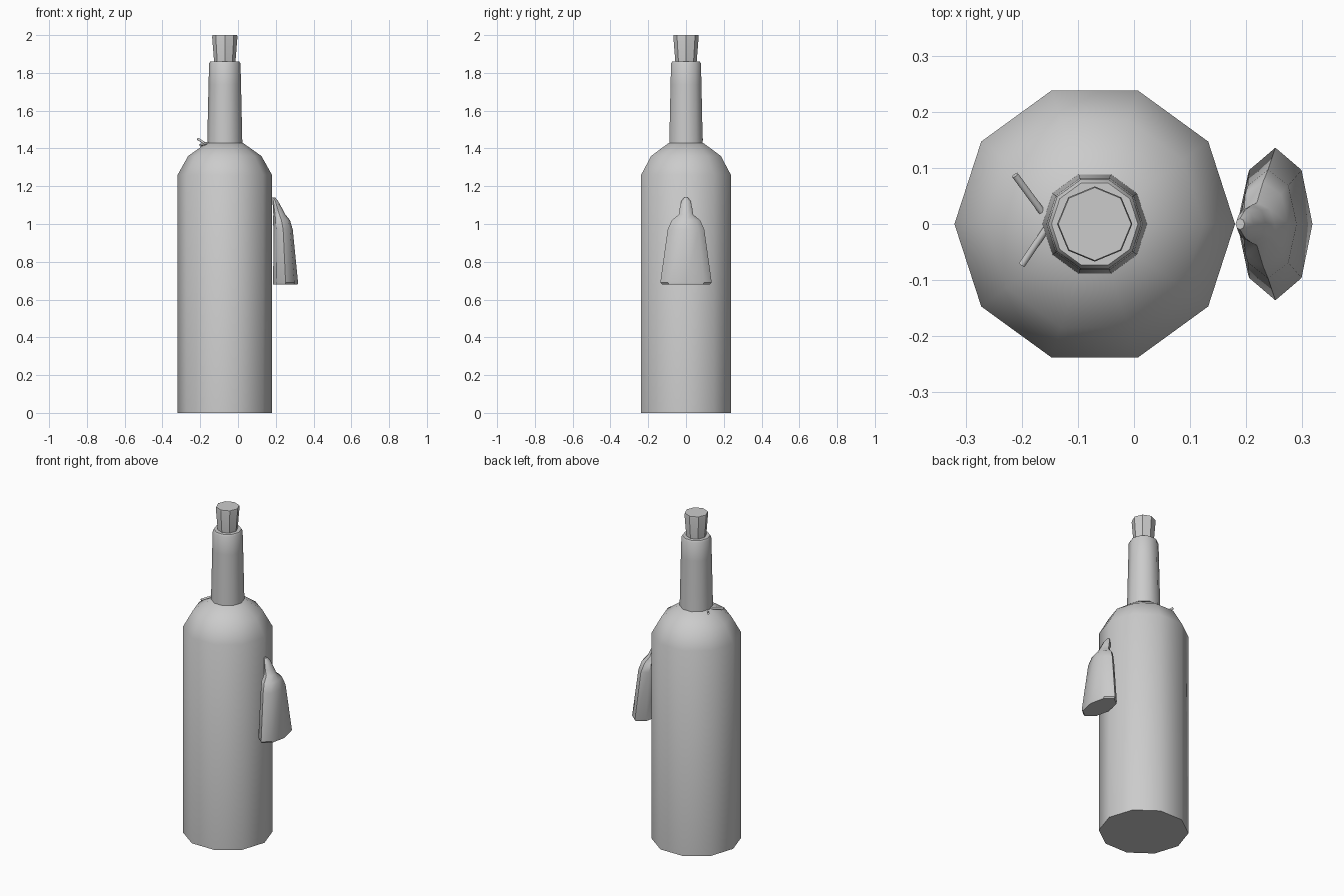
import bpy, math
from mathutils import Vector

if "Cube" in bpy.data.objects:
    bpy.data.objects.remove(bpy.data.objects["Cube"])


def loft(name, rings, sides, angle=40):
    """Closed skin over elliptical rings given as (z, centre_x, radius_x, radius_y)."""
    verts, faces = [], []
    for z, cx, rx, ry in rings:
        for i in range(sides):
            a = 2 * math.pi * i / sides
            verts.append((cx + rx * math.cos(a), ry * math.sin(a), z))
    for k in range(len(rings) - 1):
        for i in range(sides):
            j = (i + 1) % sides
            b, t = k * sides, (k + 1) * sides
            faces.append((b + i, b + j, t + j, t + i))
    faces.append(tuple(reversed(range(sides))))
    faces.append(tuple(range((len(rings) - 1) * sides, len(rings) * sides)))
    mesh = bpy.data.meshes.new(name)
    mesh.from_pydata(verts, [], faces)
    obj = bpy.data.objects.new(name, mesh)
    bpy.context.collection.objects.link(obj)
    bpy.ops.object.select_all(action='DESELECT')
    obj.select_set(True)
    bpy.context.view_layer.objects.active = obj
    bpy.ops.object.shade_smooth_by_angle(angle=math.radians(angle))
    return obj


def turned(name, profile, sides):
    """Round part on the bottle axis, from (z, radius) pairs."""
    return loft(name, [(z, -0.07, r, r) for z, r in profile], sides)


def stick(name, start, end, radius):
    """Thin rod between two points."""
    a, b = Vector(start), Vector(end)
    d = b - a
    bpy.ops.mesh.primitive_cylinder_add(vertices=6, radius=radius, depth=d.length,
                                        location=(a + b) / 2,
                                        rotation=d.to_track_quat('Z', 'Y').to_euler())
    bpy.context.object.name = name
    bpy.ops.object.shade_smooth_by_angle(angle=math.radians(65))


# Glass body with shoulder, neck, lip and cork
turned("bottle_body", [(0, 0.25), (1.26, 0.25), (1.36, 0.194), (1.43, 0.095)], 10)
turned("bottle_neck", [(1.425, 0.093), (1.74, 0.086)], 10)
turned("neck_lip", [(1.74, 0.086), (1.85, 0.083), (1.86, 0.077)], 10)
turned("cork", [(1.84, 0.055), (1.99, 0.067), (2.0, 0.065)], 8)

# Tassel hanging against the side of the body
loft("tassel", [(0.68, 0.25, 0.066, 0.127), (0.69, 0.252, 0.066, 0.136),
                (0.97, 0.239, 0.051, 0.097), (1.02, 0.230, 0.045, 0.075),
                (1.05, 0.219, 0.032, 0.038), (1.08, 0.210, 0.025, 0.034),
                (1.12, 0.198, 0.015, 0.025), (1.14, 0.189, 0.008, 0.010)], 8)

# Loose cord ends at the foot of the neck
stick("cord_end_back", (-0.164, 0.022, 1.42), (-0.212, 0.087, 1.45), 0.007)
stick("cord_end_front", (-0.156, -0.008, 1.43), (-0.20, -0.073, 1.417), 0.007)
